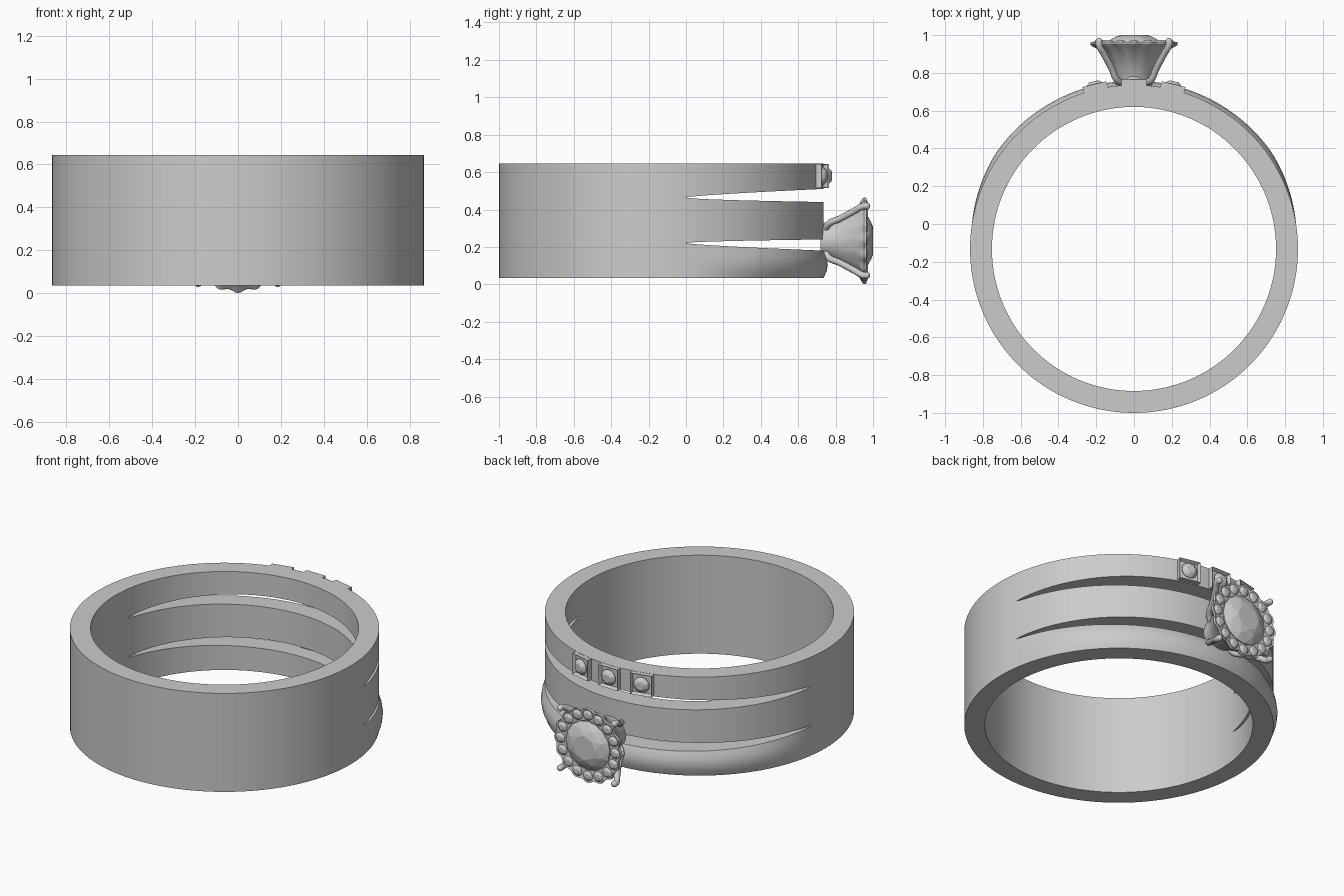
import bpy, bmesh
from math import sin, cos, pi, radians
from mathutils import Matrix, Vector

if "Cube" in bpy.data.objects:
    bpy.data.objects.remove(bpy.data.objects["Cube"])

CY, R_OUT, R_IN = -0.132, 0.868, 0.752   # ring centre and radii
GZ = 0.233                               # height of the main stone


def finish(bm, name, smooth=True, matrix=None):
    bmesh.ops.recalc_face_normals(bm, faces=bm.faces[:])
    me = bpy.data.meshes.new(name)
    bm.to_mesh(me)
    bm.free()
    ob = bpy.data.objects.new(name, me)
    bpy.context.collection.objects.link(ob)
    if matrix:
        ob.matrix_world = matrix
    if smooth:
        bpy.ops.object.select_all(action='DESELECT')
        ob.select_set(True)
        bpy.context.view_layer.objects.active = ob
        bpy.ops.object.shade_smooth_by_angle(angle=radians(35))
    return ob


def outward(angle, radius, z):
    """Frame on the ring: local z points outward, local y points up."""
    x = Vector((-cos(angle), sin(angle), 0))
    n = Vector((sin(angle), cos(angle), 0))
    p = Vector((0, CY, z)) + n * radius
    m = Matrix((x, Vector((0, 0, 1)), n)).transposed().to_4x4()
    return Matrix.Translation(p) @ m


# Band: three strands that merge at the front and split at the back
def build_band(n=256):
    bm = bmesh.new()
    s0 = -CY / R_OUT
    split = [max(0, (sin(2 * pi * i / n) - s0) / (1 - s0)) for i in range(n)]

    def strand_limits(k, s):
        a, b = s ** 0.75, s ** 0.5
        return [(0.035, 0.22 - 0.04 * a),
                (0.22 + 0.02 * b, 0.465 - 0.025 * b),
                (0.465 + 0.045 * a, 0.645)][k]

    for k in range(3):
        rings = []
        for i in range(n):
            t = 2 * pi * i / n
            lo, hi = strand_limits(k, split[i])
            dome = 0.022 * min(1, 2 * split[i]) if k == 0 else 0
            pts = [(R_IN, lo)]
            for j in range(5):
                u = j / 4
                pts.append((R_OUT + dome * 4 * u * (1 - u), lo + (hi - lo) * u))
            pts.append((R_IN, hi))
            rings.append([bm.verts.new((r * cos(t), CY + r * sin(t), z)) for r, z in pts])
        for i in range(n):
            j = (i + 1) % n
            closed = split[i] == 0 and split[j] == 0
            for e in range(7):
                if closed and ((e == 0 and k > 0) or (e == 5 and k < 2)):
                    continue
                f = (e + 1) % 7
                bm.faces.new((rings[i][e], rings[i][f], rings[j][f], rings[j][e]))
    bmesh.ops.remove_doubles(bm, verts=bm.verts[:], dist=1e-5)
    finish(bm, "split_band")


# Faceted stone: table, crown, girdle and pavilion from a convex hull
def gem(name, r, height, depth, matrix, n=8):
    bm = bmesh.new()
    rings = ((0.5, height, n, 0), (0.76, height * 0.68, n, 0.5),
             (1, 0.05 * height, 2 * n, 0), (1, -0.05 * height, 2 * n, 0))
    for f, z, m, off in rings:
        for i in range(m):
            a = 2 * pi * (i + off) / m
            bm.verts.new((r * f * cos(a), r * f * sin(a), z))
    bm.verts.new((0, 0, -depth))
    bmesh.ops.convex_hull(bm, input=bm.verts[:])
    finish(bm, name, False, matrix)


# Square seat with a recessed face
def seat(name, matrix, w=0.13, d=0.05):
    bm = bmesh.new()
    bmesh.ops.create_cube(bm, size=1)
    bmesh.ops.scale(bm, vec=(w, w, d), verts=bm.verts[:])
    top = max(bm.faces, key=lambda f: f.calc_center_median().z)
    bmesh.ops.inset_region(bm, faces=[top], thickness=0.014)
    bmesh.ops.translate(bm, vec=(0, 0, -0.02), verts=top.verts[:])
    finish(bm, name, False, matrix)


# Cup and scalloped halo rim turned around the y axis
def build_cup(n=128):
    bm = bmesh.new()
    profile = [(0.095, 0.72, 0), (0.1, 0.77, 0), (0.19, 0.925, 0), (0.215, 0.94, 1),
               (0.225, 0.952, 1), (0.222, 0.964, 1), (0.205, 0.958, 0.5),
               (0.15, 0.958, 0), (0.14, 0.94, 0)]
    rings = []
    for r, y, w in profile:
        ring = []
        for i in range(n):
            t = 2 * pi * i / n
            q = r * (1 + 0.03 * w * cos(16 * t))
            ring.append(bm.verts.new((q * cos(t), y, GZ + q * sin(t))))
        rings.append(ring)
    for a, b in zip(rings, rings[1:]):
        for i in range(n):
            j = (i + 1) % n
            bm.faces.new((a[i], a[j], b[j], b[i]))
    bm.faces.new(rings[0])
    bm.faces.new(rings[-1])
    finish(bm, "stone_cup")


# Claw: a bevelled curve from the base to the rim, with a round tip
def claw(name, angle):
    path = [(0.085, 0.745), (0.13, 0.765), (0.165, 0.82), (0.225, 0.9), (0.262, 0.95), (0.262, 0.966)]
    pts = [(r * cos(angle), y, GZ + r * sin(angle)) for r, y in path]
    cu = bpy.data.curves.new(name, 'CURVE')
    cu.dimensions = '3D'
    cu.bevel_depth = 0.018
    cu.bevel_resolution = 3
    cu.use_fill_caps = True
    sp = cu.splines.new('BEZIER')
    sp.bezier_points.add(len(pts) - 1)
    for p, co in zip(sp.bezier_points, pts):
        p.co = co
        p.handle_left_type = p.handle_right_type = 'AUTO'
    bpy.context.collection.objects.link(bpy.data.objects.new(name, cu))
    bm = bmesh.new()
    bmesh.ops.create_uvsphere(bm, u_segments=16, v_segments=10, radius=0.0185)
    finish(bm, name + "_tip", True, Matrix.Translation(pts[-1]))


build_band()

# Three small stones in square seats on the top strand
for i, deg in enumerate((-13.5, 0, 13.5)):
    a = radians(deg)
    seat(f"side_seat_{i}", outward(a, 0.872, 0.579))
    gem(f"side_stone_{i}", 0.048, 0.022, 0.02, outward(a, 0.89, 0.579))

# Main stone, halo and claws
build_cup()
gem("main_stone", 0.15, 0.042, 0.03, outward(0, 0.958 - CY, GZ))
for i in range(16):
    t = 2 * pi * i / 16
    m = Matrix.Translation((0.188 * cos(t), 0, 0.188 * sin(t))) @ outward(0, 0.96 - CY, GZ)
    gem(f"halo_stone_{i}", 0.032, 0.013, 0.02, m, 6)
for i in range(4):
    claw(f"claw_{i}", pi / 4 + i * pi / 2)
